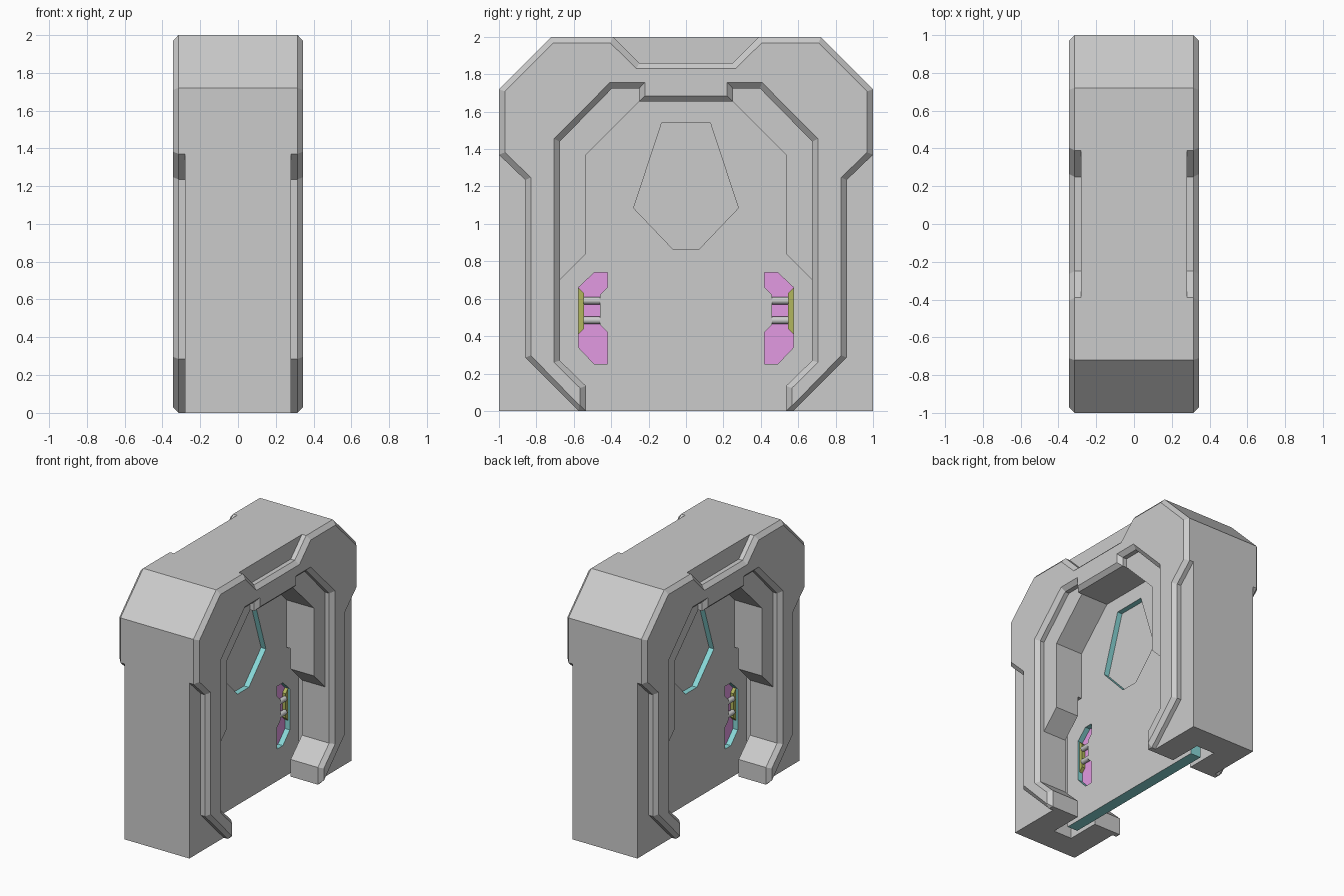
import bpy, bmesh, math

if "Cube" in bpy.data.objects:
    bpy.data.objects.remove(bpy.data.objects["Cube"])


def material(name, rgb):
    m = bpy.data.materials.new(name)
    m.diffuse_color = (*rgb, 1)
    m.use_nodes = True
    m.node_tree.nodes["Principled BSDF"].inputs["Base Color"].default_value = m.diffuse_color
    return m


GREY = material("grey_metal", (0.6, 0.6, 0.6))
CYAN = material("cyan_edge", (0.25, 0.69, 0.69))
PINK = material("pink_recess", (0.76, 0.32, 0.76))
OLIVE = material("olive_plate", (0.44, 0.47, 0.11))


def both(half):
    """Close a half outline (y, z) by mirroring it across y = 0."""
    return half + [(-y, z) for y, z in reversed(half)]


def flip(outline):
    return [(-y, z) for y, z in outline]


def loft(bm, rings):
    """Skin a list of (x, outline) rings and cap both ends."""
    loops = [[bm.verts.new((x, y, z)) for y, z in pts] for x, pts in rings]
    n = len(loops[0])
    for a, b in zip(loops, loops[1:]):
        for i in range(n):
            j = (i + 1) % n
            bm.faces.new((a[i], a[j], b[j], b[i]))
    bm.faces.new(loops[0])
    bm.faces.new(loops[-1])


def build(name, solids, *mats):
    bm = bmesh.new()
    for rings in solids:
        loft(bm, rings)
    bmesh.ops.recalc_face_normals(bm, faces=bm.faces)
    me = bpy.data.meshes.new(name)
    bm.to_mesh(me)
    bm.free()
    for m in mats:
        me.materials.append(m)
    ob = bpy.data.objects.new(name, me)
    bpy.context.collection.objects.link(ob)
    return ob


def cut(ob, cutter):
    """Subtract the cutter, then discard it."""
    cutter.hide_render = True
    mod = ob.modifiers.new("cut", 'BOOLEAN')
    mod.operation = 'DIFFERENCE'
    mod.solver = 'EXACT'
    mod.object = cutter
    bpy.context.view_layer.objects.active = ob
    bpy.ops.object.modifier_apply(modifier=mod.name)
    bpy.data.objects.remove(cutter)


# Frame body: thick arch with a stepped opening
body = both([(.72, 2), (1, 1.72), (1, 0), (.535, 0), (.535, .134), (.675, .27),
             (.675, .70), (.535, .84), (.535, 1.37), (.25, 1.655)])
frame = build("door_frame", [[(-.28, body), (.28, body)]], GREY)

# Slot in the frame that the door slides through
slot = [(-.8, -.1), (.8, -.1), (.8, 1.0), (-.8, 1.0)]
cut(frame, build("slot_cutter", [[(-.08, slot), (.08, slot)]], GREY))

# Bevelled trim band on both faces of the frame
foot = both([(.25, 1.86), (.39, 2), (.72, 2), (1, 1.72), (1, 1.37), (.86, 1.235),
             (.86, .285), (.575, 0), (.535, 0), (.535, .134), (.675, .27),
             (.675, 1.44), (.395, 1.725), (.25, 1.725), (.25, 1.655)])
crest = both([(.265, 1.83), (.405, 1.968), (.71, 1.968), (.968, 1.708), (.968, 1.383),
              (.83, 1.248), (.83, .297), (.57, .03), (.566, .03), (.566, .122),
              (.705, .26), (.705, 1.455), (.406, 1.757), (.22, 1.757), (.22, 1.685)])
for side, s in (("right", 1), ("left", -1)):
    build("frame_trim_" + side, [[(.28 * s, foot), (.315 * s, foot), (.345 * s, crest)]], GREY)

# Sliding door slab
T = .045
panel = both([(.69, 0), (.69, 1.3), (.3, 1.69)])
door = build("door_panel", [[(-T, panel), (T, panel)]], GREY, CYAN, PINK)

# Window and handle recesses on both faces of the door
window = both([(.13, 1.54), (.28, 1.085), (.07, .865)])
handle = [(.42, .74), (.49, .74), (.575, .66), (.575, .34), (.49, .25), (.42, .25),
          (.42, .42), (.46, .46), (.46, .62), (.42, .66)]
cutters = [[(s * .003, o), (s * .1, o)] for s in (1, -1)
           for o in (window, handle, flip(handle))]
cut(door, build("recess_cutter", cutters, GREY))

# Door colours: rims cyan, handle recess floors pink
for p in door.data.polygons:
    c = p.center
    if abs(p.normal.x) < .5:
        p.material_index = 1
    elif abs(c.x) < .02 and c.z < .8:
        p.material_index = 2
    else:
        p.material_index = 0

# Handle plates and grip bars
plate = [(.575, .66), (.545, .63), (.545, .44), (.575, .41)]
for face, sx in (("right", 1), ("left", -1)):
    for end, sy in (("back", 1), ("front", -1)):
        outline = plate if sy > 0 else flip(plate)
        build(f"handle_plate_{face}_{end}", [[(sx * .002, outline), (sx * .03, outline)]], OLIVE)
        for k, z in enumerate((.59, .485)):
            bpy.ops.mesh.primitive_cylinder_add(
                vertices=16, radius=.02, depth=.09,
                location=(sx * .023, sy * .502, z), rotation=(math.pi / 2, 0, 0))
            bar = bpy.context.object
            bar.name = f"grip_bar_{face}_{end}_{k}"
            bar.data.materials.append(GREY)
            bpy.ops.object.shade_smooth_by_angle()
